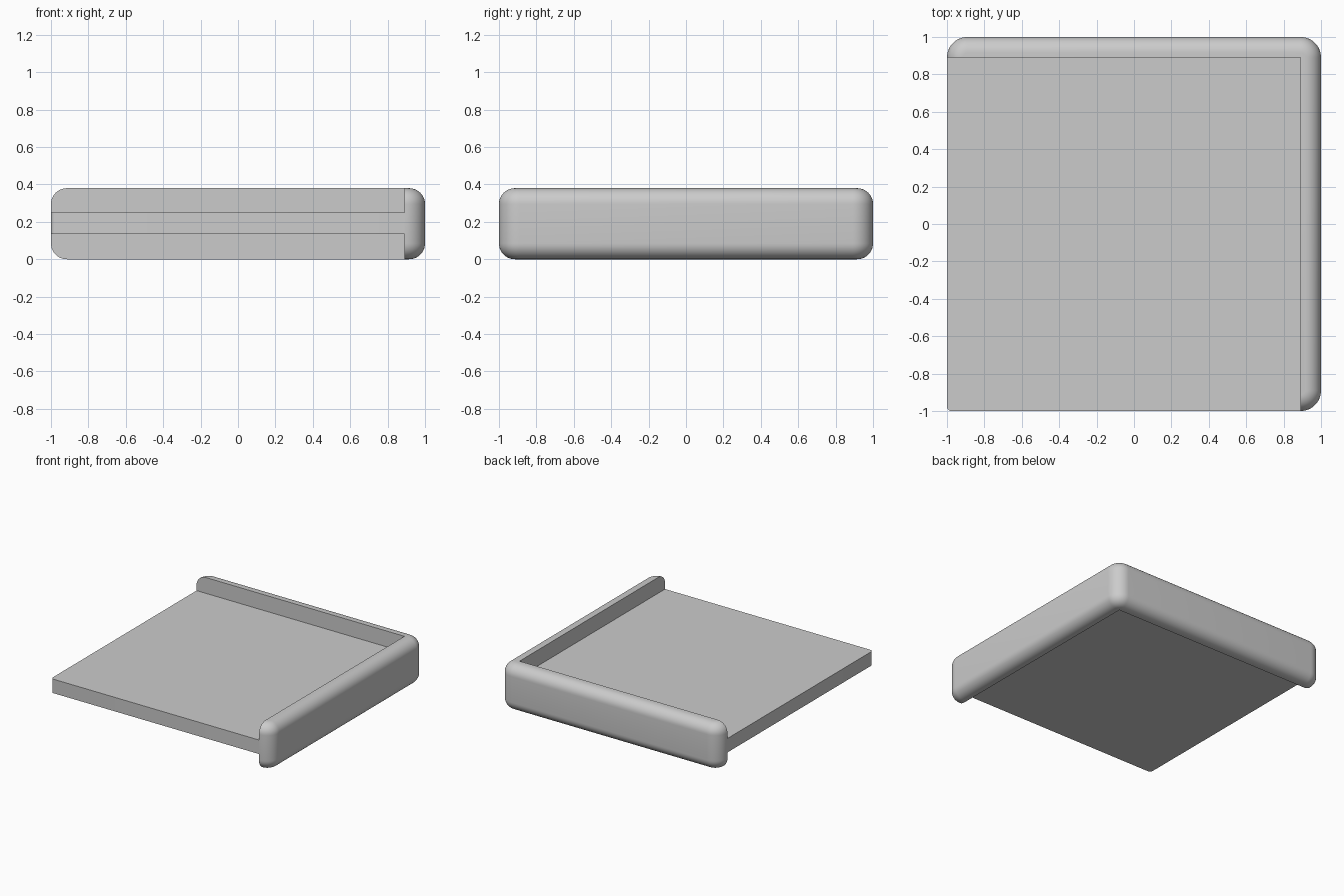
import bpy
import bmesh
from math import radians

if "Cube" in bpy.data.objects:
    bpy.data.objects.remove(bpy.data.objects["Cube"], do_unlink=True)

HEIGHT = 0.38
INNER = 0.89                      # inner faces of the two walls
SLAB_LOW, SLAB_HIGH = 0.135, 0.25

grey = bpy.data.materials.new("light grey")
grey.use_nodes = True
colour = (0.6, 0.6, 0.6, 1)
grey.diffuse_color = colour
grey.node_tree.nodes["Principled BSDF"].inputs["Base Color"].default_value = colour


def box(bm, low, high):
    for v in bmesh.ops.create_cube(bm, size=2)["verts"]:
        v.co = [(a + b) / 2 + c * (b - a) / 2 for a, b, c in zip(low, high, v.co)]


def round_edges(bm, edges, radius, segments):
    bmesh.ops.bevel(bm, geom=edges, offset=radius, segments=segments,
                    profile=0.5, affect='EDGES', clamp_overlap=True)


def upright(edge):
    a, b = (v.co for v in edge.verts)
    return abs(a.z - b.z) > 0.01


def finish(bm, name):
    bmesh.ops.recalc_face_normals(bm, faces=bm.faces)
    mesh = bpy.data.meshes.new(name)
    bm.to_mesh(mesh)
    bm.free()
    obj = bpy.data.objects.new(name, mesh)
    bpy.context.collection.objects.link(obj)
    mesh.materials.append(grey)
    return obj


def smooth(obj):
    bpy.ops.object.select_all(action='DESELECT')
    obj.select_set(True)
    bpy.context.view_layer.objects.active = obj
    bpy.ops.object.shade_smooth_by_angle(angle=radians(30))


# Corner wall: a rounded block with all but its right and back sides cut off
bm = bmesh.new()
box(bm, (-1, -1, 0), (1, 1, HEIGHT))
round_edges(bm, [e for e in bm.edges if upright(e)], 0.11, 12)
round_edges(bm, [e for e in bm.edges if not upright(e)], 0.085, 10)
wall = finish(bm, "corner_wall")

bm = bmesh.new()
box(bm, (-2, -2, -1), (INNER, INNER, 1))
cutter = finish(bm, "wall_cutter")
cutter.hide_render = True
cut = wall.modifiers.new("cut", 'BOOLEAN')
cut.operation = 'DIFFERENCE'
cut.solver = 'EXACT'
cut.object = cutter
bpy.context.view_layer.objects.active = wall
bpy.ops.object.modifier_apply(modifier=cut.name)
bpy.data.objects.remove(cutter, do_unlink=True)
smooth(wall)

# Flat slab held at mid height, its free corner slightly rounded
bm = bmesh.new()
box(bm, (-1, -1, SLAB_LOW), (INNER, INNER, SLAB_HIGH))
free_corner = [e for e in bm.edges if upright(e)
               and all(v.co.x < 0 and v.co.y < 0 for v in e.verts)]
round_edges(bm, free_corner, 0.025, 5)
smooth(finish(bm, "floor_slab"))
